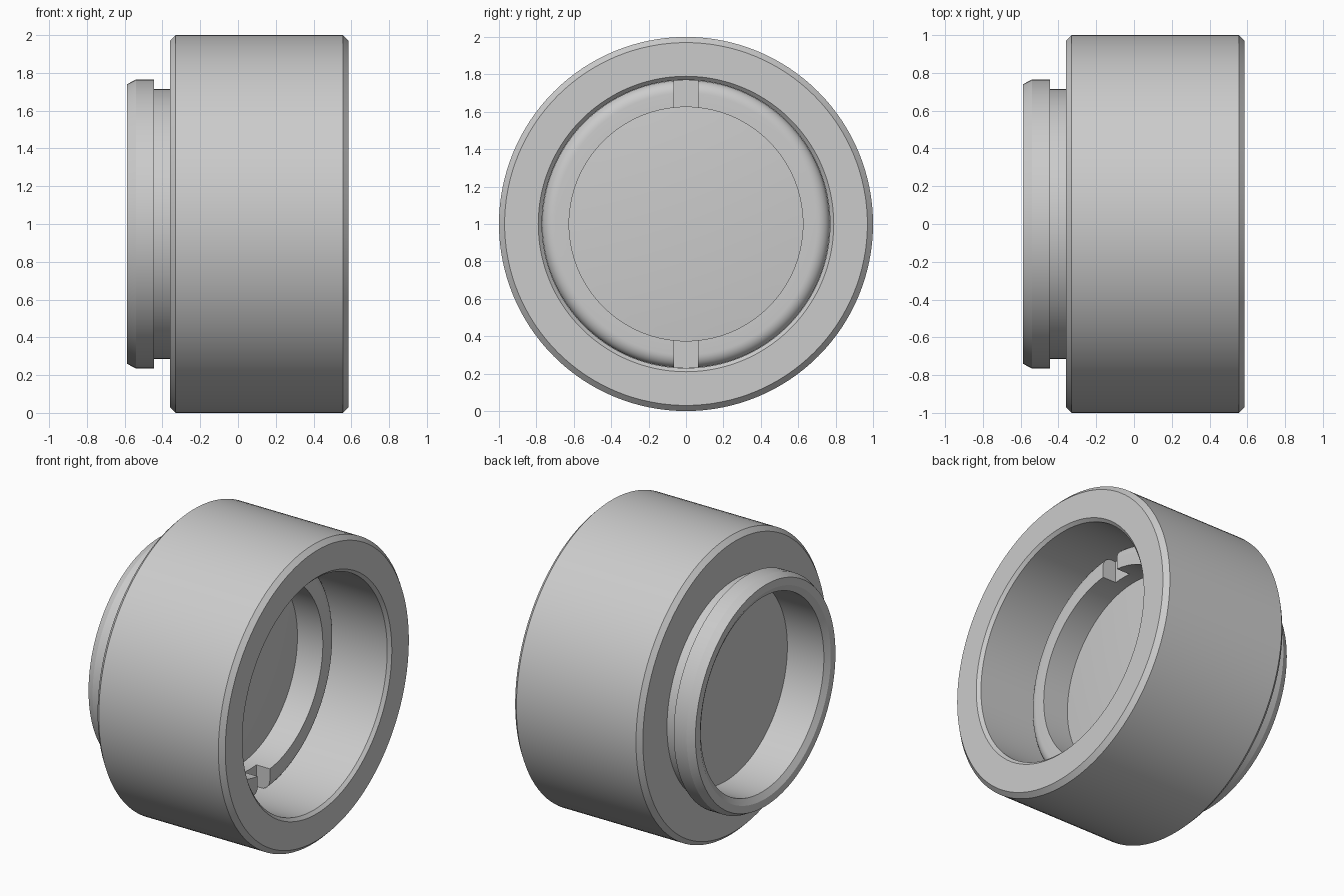
import bpy, bmesh, math
from mathutils import Matrix

cube = bpy.data.objects.get("Cube")
if cube:
    bpy.data.objects.remove(cube, do_unlink=True)

SEGMENTS = 128
AXIS_Z = 1.0

grey = bpy.data.materials.new("plain grey")
grey.use_nodes = True
COLOR = (0.6, 0.6, 0.6, 1.0)
grey.diffuse_color = COLOR
grey.node_tree.nodes["Principled BSDF"].inputs["Base Color"].default_value = COLOR


def select_only(ob):
    bpy.ops.object.select_all(action='DESELECT')
    ob.select_set(True)
    bpy.context.view_layer.objects.active = ob


def smooth(ob):
    select_only(ob)
    bpy.ops.object.shade_smooth_by_angle(angle=math.radians(20))


def revolve(name, profile, closed=True):
    """Turn an (x, radius) profile around the x axis."""
    bm = bmesh.new()
    verts = [bm.verts.new((x, 0, r)) for x, r in profile]
    edges = [bm.edges.new(pair) for pair in zip(verts, verts[1:])]
    if closed:
        edges.append(bm.edges.new((verts[-1], verts[0])))
    bmesh.ops.spin(bm, geom=verts + edges, cent=(0, 0, 0), axis=(1, 0, 0),
                   angle=math.tau, steps=SEGMENTS, use_duplicate=False)
    bmesh.ops.remove_doubles(bm, verts=bm.verts, dist=1e-5)
    bmesh.ops.recalc_face_normals(bm, faces=bm.faces)
    mesh = bpy.data.meshes.new(name)
    bm.to_mesh(mesh)
    bm.free()
    ob = bpy.data.objects.new(name, mesh)
    ob.location.z = AXIS_Z
    mesh.materials.append(grey)
    bpy.context.collection.objects.link(ob)
    return ob


# Housing: chamfered barrel, neck, flange and stepped bore
housing = revolve("housing", [
    (-0.36, 0.97), (-0.33, 1.0), (0.555, 1.0), (0.585, 0.97),
    (0.585, 0.79), (0.565, 0.77), (0.0, 0.77), (0.0, 0.65),
    (-0.565, 0.65), (-0.588, 0.69), (-0.588, 0.74), (-0.54, 0.765),
    (-0.445, 0.765), (-0.445, 0.715), (-0.36, 0.715)])
smooth(housing)

# Retaining ring with a rounded outer edge
arc = [(0.13 + 0.06 * math.cos(t), 0.70 + 0.069 * math.sin(t))
       for t in (i * math.pi / 16 for i in range(9))]
ring = revolve("retaining_ring", [(-0.03, 0.625), (0.19, 0.625)] + arc + [(-0.03, 0.769)])

# Spanner slots at the top and bottom of the ring
bm = bmesh.new()
for side in (1, -1):
    bmesh.ops.create_cube(bm, size=1, matrix=Matrix.Translation((0.19, 0, side * 0.72))
                          @ Matrix.Diagonal((0.2, 0.13, 0.3, 1)))
mesh = bpy.data.meshes.new("slot_cutter")
bm.to_mesh(mesh)
bm.free()
cutter = bpy.data.objects.new("slot_cutter", mesh)
cutter.location.z = AXIS_Z
cutter.hide_render = True
bpy.context.collection.objects.link(cutter)
mod = ring.modifiers.new("slots", 'BOOLEAN')
mod.operation = 'DIFFERENCE'
mod.solver = 'EXACT'
mod.object = cutter
select_only(ring)
bpy.ops.object.modifier_apply(modifier=mod.name)
bpy.data.objects.remove(cutter, do_unlink=True)
smooth(ring)

# Lens: flat at the back, gently domed at the front
LENS_R, DOME = 0.652, 0.03
dome = [(DOME * (1 - (i / 8) ** 2), LENS_R * i / 8) for i in range(9)]
lens = revolve("lens", dome + [(-0.295, LENS_R), (-0.295, 0.0)], closed=False)
smooth(lens)
